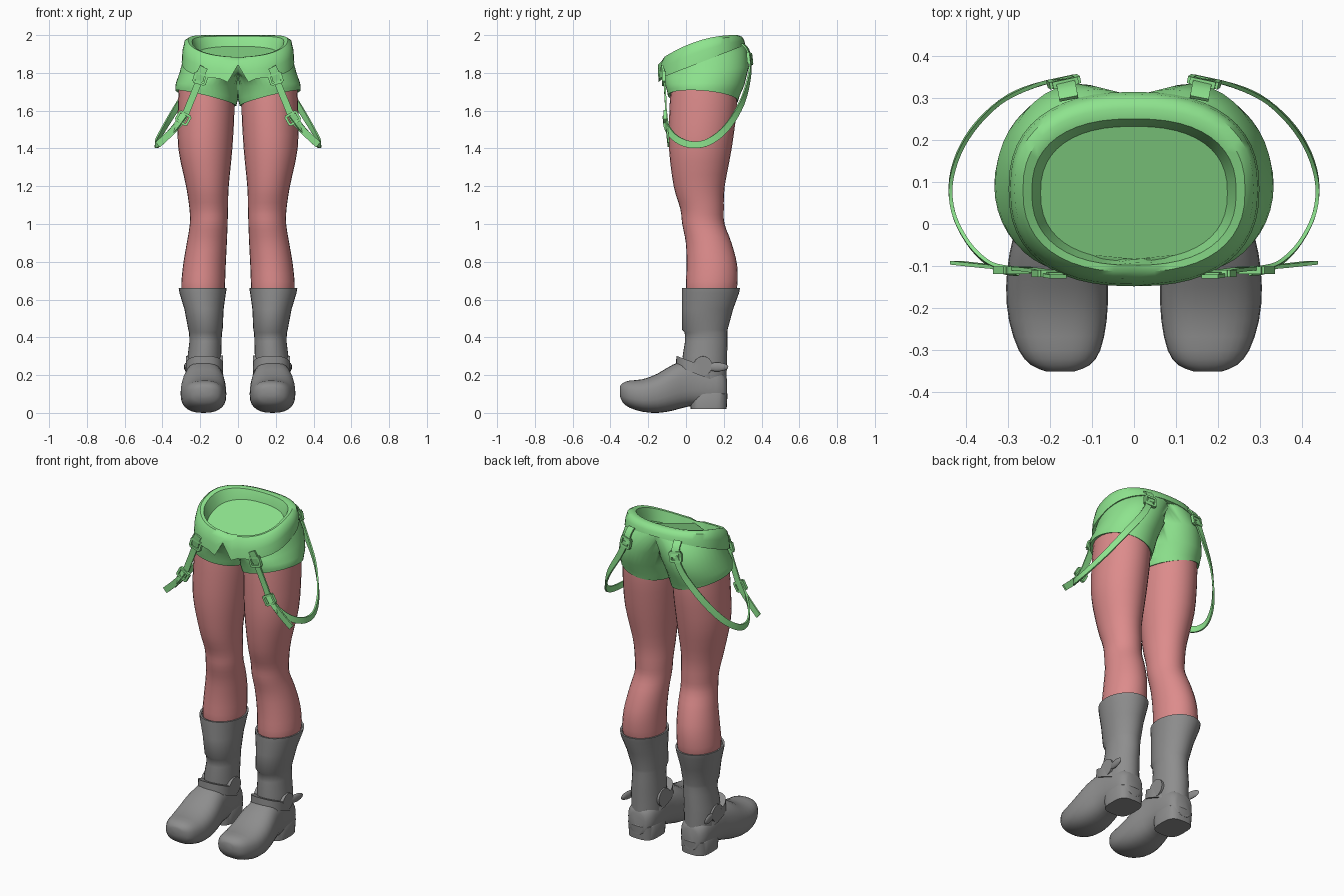
import bpy, bmesh, math
from mathutils import Vector, Matrix

if "Cube" in bpy.data.objects:
    bpy.data.objects.remove(bpy.data.objects["Cube"])


def material(name, rgb):
    m = bpy.data.materials.new(name)
    m.diffuse_color = (*rgb, 1)
    m.use_nodes = True
    m.node_tree.nodes["Principled BSDF"].inputs["Base Color"].default_value = m.diffuse_color
    return m


GREEN = material("light green cloth", (0.27, 0.77, 0.27))
SKIN = material("rose skin", (0.72, 0.26, 0.26))
GREY = material("grey leather", (0.27, 0.27, 0.27))


def finish(name, bm, mat, mirror=True, angle=45):
    """Turn a bmesh into a smooth shaded, optionally mirrored object."""
    me = bpy.data.meshes.new(name)
    bm.to_mesh(me)
    bm.free()
    me.materials.append(mat)
    ob = bpy.data.objects.new(name, me)
    bpy.context.collection.objects.link(ob)
    bpy.ops.object.select_all(action='DESELECT')
    ob.select_set(True)
    bpy.context.view_layer.objects.active = ob
    bpy.ops.object.shade_smooth_by_angle(angle=math.radians(angle))
    if mirror:
        mod = ob.modifiers.new("Mirror", 'MIRROR')
        mod.merge_threshold = 0.0005
    return ob


def loft(rings):
    """Closed skin through rings of equal point count, capped at both ends."""
    bm = bmesh.new()
    vs = [[bm.verts.new(p) for p in r] for r in rings]
    n = len(vs[0])
    for a, b in zip(vs, vs[1:]):
        for i in range(n):
            j = (i + 1) % n
            bm.faces.new((a[i], a[j], b[j], b[i]))
    bm.faces.new(vs[0][::-1])
    bm.faces.new(vs[-1])
    bmesh.ops.recalc_face_normals(bm, faces=bm.faces[:])
    return bm


def spline(rows, n):
    """Catmull-Rom interpolation of rows of numbers."""
    rows = [Vector(r) for r in rows]
    out = []
    for i in range(len(rows) - 1):
        p0, p1 = rows[max(i - 1, 0)], rows[i]
        p2, p3 = rows[i + 1], rows[min(i + 2, len(rows) - 1)]
        for k in range(n):
            t = k / n
            out.append(p1 + 0.5 * t * ((p2 - p0) + t * (2 * p0 - 5 * p1 + 4 * p2 - p3)
                       + t * t * (3 * p1 - p0 - 3 * p2 + p3)))
    return out + [rows[-1]]


def oval(cx, cy, rx, ry, n=28, e=2.0):
    """Superellipse points with their cosine."""
    pts = []
    for i in range(n):
        a = 2 * math.pi * i / n
        c, s = math.cos(a), math.sin(a)
        pts.append((cx + rx * math.copysign(abs(c) ** (2 / e), c),
                    cy + ry * math.copysign(abs(s) ** (2 / e), s), c))
    return pts


def tube(rows, e=2.0):
    return loft([[(x, y, z) for x, y, c in oval(cx, cy, rx, ry, 28, e)]
                 for z, cx, cy, rx, ry in rows])


# Legs: height, centre x, centre y, half width, half depth
legs = [(0.60, .18, .13, .10, .115), (0.66, .185, .135, .115, .135), (0.78, .178, .137, .113, .134),
        (0.90, .165, .12, .106, .121), (1.0, .155, .092, .10, .112), (1.08, .155, .085, .102, .115),
        (1.2, .162, .07, .113, .135), (1.4, .173, .076, .143, .166), (1.6, .169, .09, .150, .178),
        (1.72, .168, .095, .145, .175)]
finish("leg", tube(spline(legs, 3)), SKIN)

# Boot shaft with a raised shin flap and folded top rim
shaft = [(.05, .178, .115, .08, .10), (.2, .178, .105, .088, .11), (.3, .178, .10, .089, .118),
         (.38, .172, .107, .085, .112), (.425, .172, .106, .087, .113), (.44, .172, .10, .091, .12),
         (.55, .18, .115, .104, .135), (.635, .187, .13, .123, .151), (.66, .187, .133, .127, .153),
         (.658, .187, .133, .116, .14), (.62, .186, .133, .108, .128)]
finish("boot_shaft", tube(shaft), GREY)

# Foot: y, centre x, half width, bottom, top
foot = [(-.35, .175, .035, .09, .14), (-.335, .175, .07, .055, .158), (-.30, .177, .097, .028, .171),
        (-.23, .181, .116, .006, .178), (-.15, .183, .121, 0, .208), (-.07, .182, .114, .012, .255),
        (.02, .18, .096, .035, .28), (.12, .178, .09, .035, .25), (.19, .178, .078, .04, .22),
        (.217, .178, .05, .05, .18)]
finish("boot_foot", loft([[(x, y, z) for x, z, c in oval(cx, (b + t) / 2, hw, (t - b) / 2, 28, 2.5)]
                          for y, cx, hw, b, t in spline(foot, 2)]), GREY)
finish("boot_heel", tube([(.02, .178, .12, .083, .095), (.10, .178, .12, .088, .1),
                          (.115, .178, .12, .08, .09)], 3.2), GREY, angle=35)

# Ankle strap, tilted down toward the back
finish("ankle_strap", loft([[(x, y, z + .27 - .38 * (y + .04)) for x, y, c in oval(.178, .06, r, r + .013, 28, 2.4)]
                            for z, r in ((-.028, .085), (-.028, .1), (.028, .098), (.028, .083))]), GREY)

# Round strap plates on both sides of the ankle
bm = bmesh.new()
bmesh.ops.create_cone(bm, cap_ends=True, segments=16, radius1=.054, radius2=.05, depth=.195,
                      matrix=Matrix.Translation((.178, .09, .25)) @ Matrix.Rotation(math.pi / 2, 4, 'Y'))
finish("ankle_plate", bm, GREY, angle=35)

# Strap end tab sticking out backward
bm = bmesh.new()
bmesh.ops.create_uvsphere(bm, u_segments=12, v_segments=8, radius=1,
                          matrix=Matrix.Translation((.272, .165, .243)) @ Matrix.Rotation(-.15, 4, 'Z')
                          @ Matrix.Diagonal((.011, .06, .024, 1)))
finish("ankle_tab", bm, GREY)

# Shorts half: centre x, centre y, half width, half depth, height, y slope, outward rise
half = [(.17, .09, .145, .172, 1.672, -.08, .04), (.17, .09, .161, .186, 1.666, -.08, .04),
        (.166, .092, .166, .192, 1.69, -.06, .03), (.16, .1, .169, .209, 1.735, 0, .01),
        (.132, .11, .178, .223, 1.80, .15, 0), (.085, .1, .208, .22, 1.86, .3, 0),
        (0, .085, .275, .205, 1.91, .35, 0)]
bm = loft([[(max(x, 0), y, z + sl * (y - cy) + k * c) for x, y, c in oval(cx, cy, rx, ry, 40)]
           for cx, cy, rx, ry, z, sl, k in half])
bm.faces.ensure_lookup_table()
hidden = [f for f in bm.faces if all(v.co.x < 1e-5 for v in f.verts)] + [bm.faces[-1]]
bmesh.ops.delete(bm, geom=list(set(hidden)), context='FACES')
finish("shorts", bm, GREEN)


# Folded waistband: half width, centre y, half depth, blend from lower to upper edge
def band_ring(rx, cy, ry, t):
    ring = []
    for x, y, c in oval(0, cy, rx, ry, 48, 2.4):
        low, top = 1.825 + .39 * y, 1.945 + .43 * y - .84 * y * y
        if y < 0 and abs(x) < .01:      # open notch between the collar points
            low, top = low + .075, top - .012
        elif y < 0 and abs(x) < .09:
            low -= .018
        ring.append((x, y, low + (top - low) * t))
    return ring


band = [(.272, .085, .205, .12), (.298, .083, .231, 0), (.294, .083, .226, .5), (.284, .083, .214, .87),
        (.264, .08, .194, 1), (.243, .076, .174, .93), (.233, .074, .166, .65), (.222, .074, .158, .3)]
finish("waistband", loft([band_ring(*b) for b in band]), GREEN, mirror=False)


# Straps: flat ribbons facing away from the leg
def ribbon(name, pts, width=.036, thick=.009, facing=None):
    path = spline(pts, 5)
    rings = []
    for i, p in enumerate(path):
        t = (path[min(i + 1, len(path) - 1)] - path[max(i - 1, 0)]).normalized()
        out = Vector(facing) if facing else Vector((p.x - .15, p.y - .1, 0))
        side = t.cross(out).normalized()
        n = side.cross(t).normalized()
        w, h = side * width / 2, n * thick / 2
        rings.append([p + w + h, p - w + h, p - w - h, p + w - h])
    finish(name, loft(rings), GREEN, angle=35)


def buckle(name, centre, along, out, w=.062, h=.05, bar=.013):
    """Rectangular frame of four bars."""
    t = Vector(along).normalized()
    side = t.cross(Vector(out)).normalized()
    n = side.cross(t)
    rot = Matrix((side, t, n)).transposed().to_4x4()
    bm = bmesh.new()
    for x, y, sx, sy in ((0, h / 2, w, bar), (0, -h / 2, w, bar), (w / 2, 0, bar, h), (-w / 2, 0, bar, h)):
        bmesh.ops.create_cube(bm, size=1, matrix=Matrix.Translation(centre) @ rot
                              @ Matrix.Translation((x, y, 0)) @ Matrix.Diagonal((sx, sy, bar * 1.3, 1)))
    finish(name, bm, GREEN, angle=35)


FRONT = (0, -1, 0)
ribbon("hanging_strap", [(.165, .34, 1.88), (.215, .335, 1.78), (.31, .295, 1.64), (.39, .215, 1.51),
                         (.432, .12, 1.435), (.43, .03, 1.42), (.39, -.05, 1.45), (.335, -.10, 1.51),
                         (.285, -.112, 1.58)])
ribbon("front_strap", [(.185, -.12, 1.82), (.205, -.115, 1.76), (.25, -.108, 1.65), (.29, -.105, 1.56),
                       (.35, -.10, 1.49), (.425, -.092, 1.42)], facing=FRONT)
ribbon("back_belt_loop", [(.155, .298, 1.955), (.16, .325, 1.925), (.165, .342, 1.87)],
       width=.045, facing=(.2, 1, .3))
ribbon("front_belt_loop", [(.18, -.125, 1.83), (.195, -.122, 1.80), (.205, -.115, 1.76)],
       width=.045, facing=FRONT)
buckle("back_buckle", (.167, .338, 1.875), (.15, .1, -1), (.2, 1, .1))
buckle("front_buckle", (.2, -.118, 1.77), (.3, 0, -1), FRONT)
buckle("strap_buckle", (.29, -.11, 1.56), (.45, 0, -.8), FRONT)
